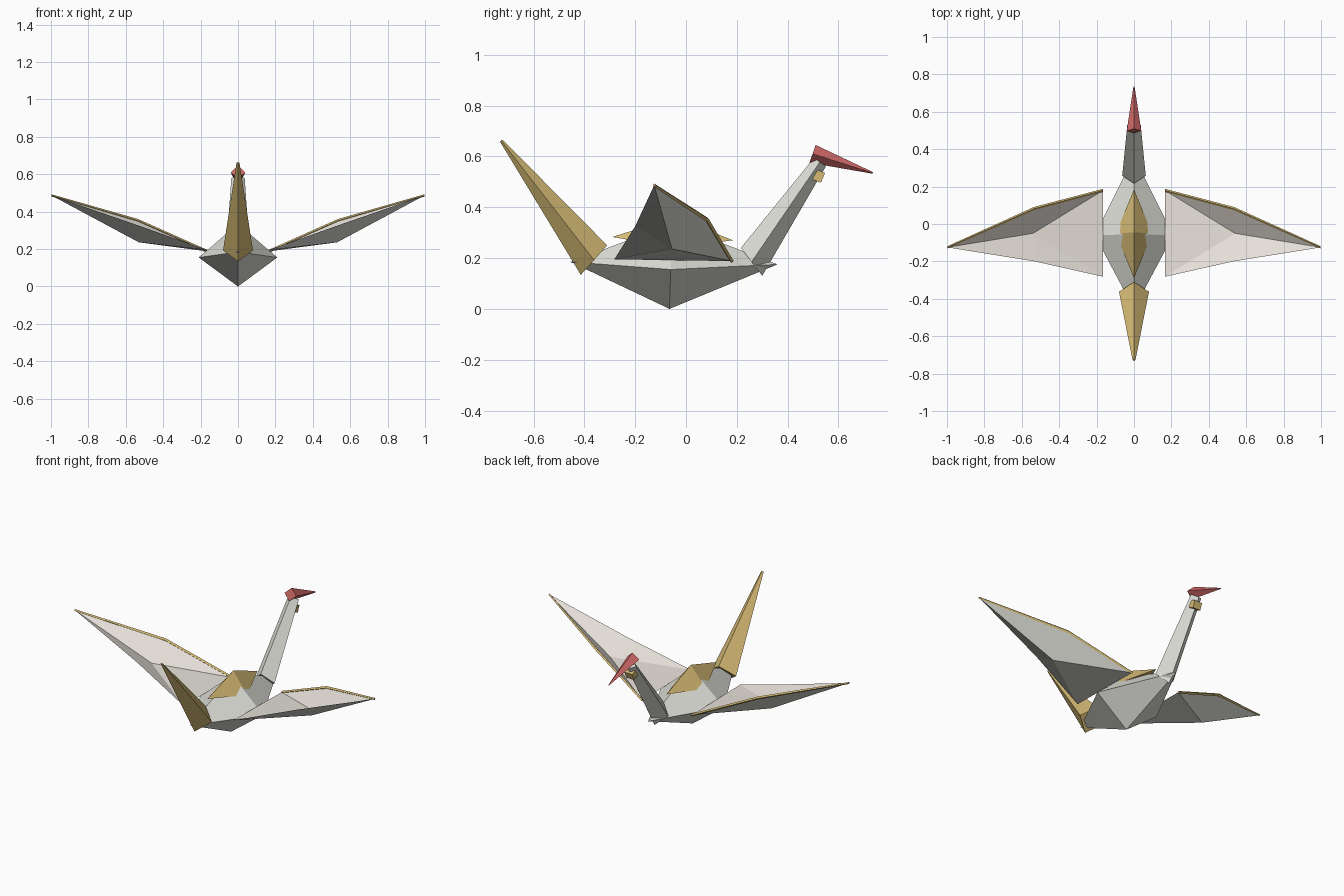
import bpy
import bmesh
from math import radians
from mathutils import Vector

cube = bpy.data.objects.get("Cube")
if cube:
    bpy.data.objects.remove(cube, do_unlink=True)


def material(name, rgb):
    mat = bpy.data.materials.new(name)
    mat.use_nodes = True
    mat.diffuse_color = (*rgb, 1)
    mat.node_tree.nodes["Principled BSDF"].inputs["Base Color"].default_value = (*rgb, 1)
    return mat


paper = material("cool white paper", (0.74, 0.74, 0.69))
wing_paper = material("warm white paper", (0.80, 0.76, 0.70))
gold = material("gold paper", (0.68, 0.50, 0.18))
red = material("red paper", (0.64, 0.14, 0.14))


def finish(bm, name, *mats):
    bmesh.ops.recalc_face_normals(bm, faces=bm.faces)
    mesh = bpy.data.meshes.new(name)
    bm.to_mesh(mesh)
    bm.free()
    for mat in mats:
        mesh.materials.append(mat)
    obj = bpy.data.objects.new(name, mesh)
    bpy.context.collection.objects.link(obj)
    return obj


def fan_solid(name, rim, top, bottom, *mats):
    """Close a rim with triangles to an upper and a lower point."""
    bm = bmesh.new()
    ring = [bm.verts.new(p) for p in rim]
    for slot, apex in enumerate((top, bottom)):
        tip = bm.verts.new(apex)
        for i, v in enumerate(ring):
            face = bm.faces.new((v, ring[(i + 1) % len(ring)], tip))
            face.material_index = min(slot, len(mats) - 1)
    return finish(bm, name, *mats)


def loft(name, rings, mat):
    """Join successive rings with quads and cap both ends."""
    bm = bmesh.new()
    loops = [[bm.verts.new(p) for p in ring] for ring in rings]
    for a, b in zip(loops, loops[1:]):
        for i in range(len(a)):
            j = (i + 1) % len(a)
            bm.faces.new((a[i], a[j], b[j], b[i]))
    bm.faces.new(loops[0])
    bm.faces.new(loops[-1])
    return finish(bm, name, mat)


def diamond(y, z, dy, dz, width):
    """Diamond section on the centre plane, its upper corner offset by (dy, dz)."""
    c, up, side = Vector((0, y, z)), Vector((0, dy, dz)), Vector((width, 0, 0))
    return [c + side, c + up, c - side, c - up]


# Folded body, pointed at both ends
fan_solid("body",
          [(0.21, -0.06, 0.155), (0, 0.36, 0.175), (-0.21, -0.06, 0.155), (0, -0.455, 0.185)],
          (0, -0.055, 0.335), (0, -0.065, 0), paper)

# Gold fold on the back
fan_solid("back_fold",
          [(0.097, -0.05, 0.24), (0, 0.185, 0.27), (-0.097, -0.05, 0.24), (0, -0.29, 0.283)],
          (0, -0.045, 0.36), (0, -0.05, 0.25), gold)

# Tail, neck and head
loft("tail", [diamond(-0.362, 0.192, 0.052, 0.058, 0.08),
              diamond(-0.727, 0.662, 0.005, 0.004, 0.008)], gold)
loft("neck", [diamond(0.258, 0.185, -0.042, 0.055, 0.063),
              diamond(0.527, 0.578, -0.024, 0.016, 0.036)], paper)
loft("head", [diamond(0.498, 0.610, 0.012, 0.035, 0.039),
              diamond(0.735, 0.535, 0.001, 0.003, 0.003)], red)

# Gold band under the head
bpy.ops.mesh.primitive_cube_add(size=1, location=(0, 0.516, 0.525),
                                rotation=(radians(-22), 0, 0))
band = bpy.context.object
band.name = "neck_band"
band.scale = (0.052, 0.05, 0.042)
band.data.materials.append(gold)

# Wings with gold leading edges
for side, label in ((1, "left"), (-1, "right")):
    root_back = (side * 0.165, 0.18, 0.188)
    lead_mid = (side * 0.535, 0.082, 0.352)
    tip = (side * 0.998, -0.125, 0.487)
    trail_mid = (side * 0.53, -0.2, 0.325)
    root_front = (side * 0.165, -0.282, 0.195)
    fan_solid(label + "_wing", [root_back, lead_mid, tip, trail_mid, root_front],
              (side * 0.54, -0.05, 0.262), (side * 0.53, -0.055, 0.236),
              wing_paper, paper)
    rings = []
    for point, r in ((root_back, 0.008), (lead_mid, 0.009), (tip, 0.006)):
        c = Vector(point)
        rings.append([c + Vector((0, dy * r, dz * r))
                      for dy, dz in ((1, 0), (0, 1), (-1, 0), (0, -1))])
    loft(label + "_wing_edge", rings, gold)
